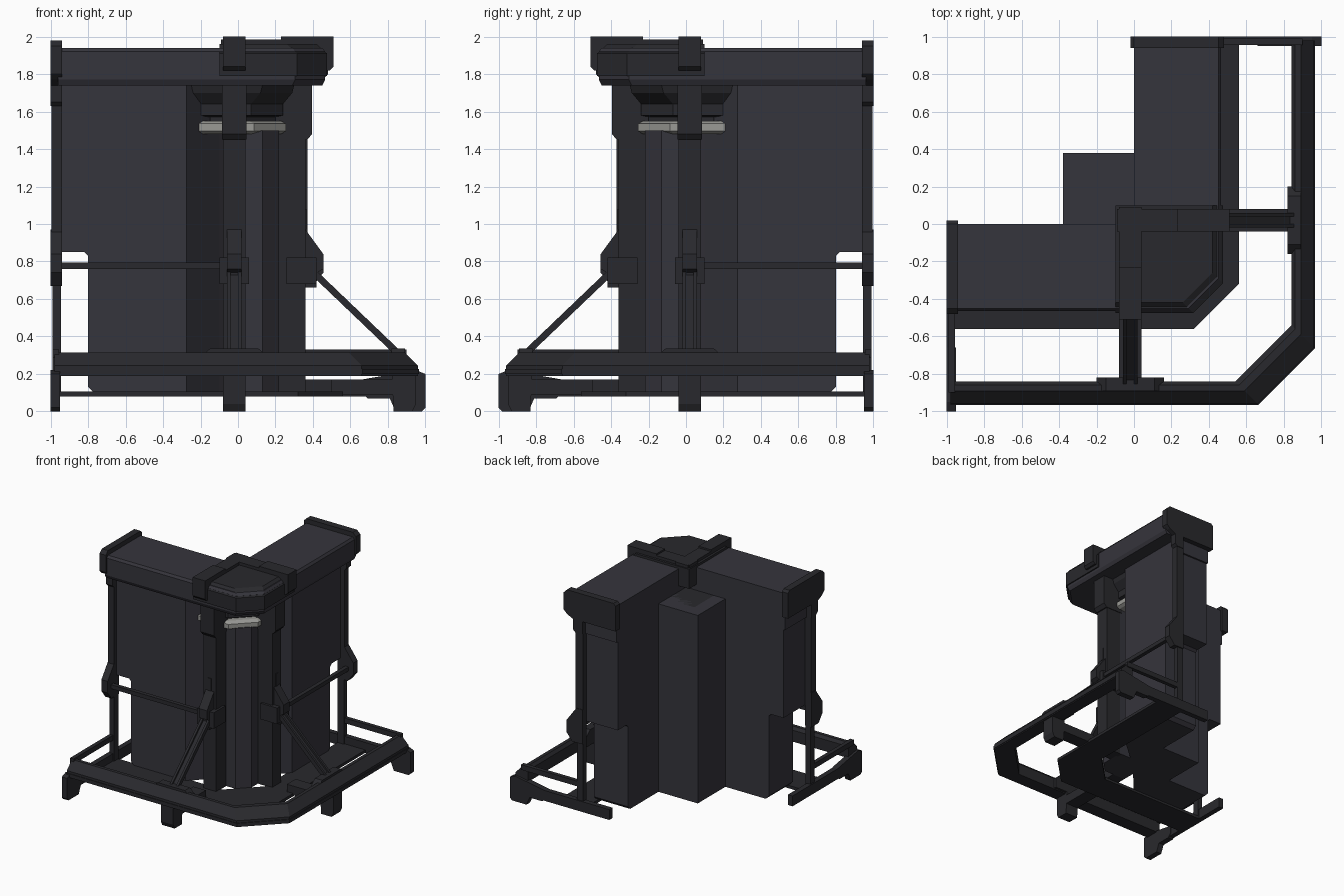
import bpy, bmesh, math

if "Cube" in bpy.data.objects:
    bpy.data.objects.remove(bpy.data.objects["Cube"])


def material(name, rgb):
    m = bpy.data.materials.new(name)
    m.diffuse_color = (*rgb, 1)
    m.use_nodes = True
    m.node_tree.nodes["Principled BSDF"].inputs["Base Color"].default_value = m.diffuse_color
    return m


WALL = material("wall_metal", (0.036, 0.035, 0.045))
DARK = material("dark_metal", (0.022, 0.022, 0.026))
LIGHT = material("light_metal", (0.32, 0.32, 0.3))


def add(name, rings, mat=DARK):
    """Skin a list of equal-length point rings and cap both ends."""
    bm = bmesh.new()
    rows = [[bm.verts.new(p) for p in r] for r in rings]
    n = len(rows[0])
    for a, b in zip(rows, rows[1:]):
        for i in range(n):
            j = (i + 1) % n
            bm.faces.new((a[i], a[j], b[j], b[i]))
    bm.faces.new(rows[0])
    bm.faces.new(rows[-1])
    bmesh.ops.recalc_face_normals(bm, faces=bm.faces)
    me = bpy.data.meshes.new(name)
    bm.to_mesh(me)
    bm.free()
    me.materials.append(mat)
    ob = bpy.data.objects.new(name, me)
    bpy.context.collection.objects.link(ob)
    return ob


def pair(name, rings, mat=DARK):
    """Make the front-wing part and its copy mirrored across the corner diagonal."""
    add(name + "_front", rings, mat)
    add(name + "_side", [[(-y, -x, z) for x, y, z in r] for r in rings], mat)


def extrude(pts, axis, lo, hi):
    place = {"x": lambda p, t: (t, p[0], p[1]),
             "y": lambda p, t: (p[0], t, p[1]),
             "z": lambda p, t: (p[0], p[1], t)}[axis]
    return [[place(p, t) for p in pts] for t in (lo, hi)]


def box(x0, x1, y0, y1, z0, z1):
    return extrude([(x0, y0), (x1, y0), (x1, y1), (x0, y1)], "z", z0, z1)


def sweep(name, section, cut, end):
    """Run a (distance, height) section round the chamfered outer corner."""
    rings = [[f(d, z) for d, z in section] for f in (
        lambda d, z: (-end, -d, z), lambda d, z: (d - cut, -d, z),
        lambda d, z: (d, cut - d, z), lambda d, z: (d, end, z))]
    return add(name, rings)


def corner(d, z, b, c):
    """Square outline with the outer corner cut by c; d outward, b backward."""
    return [(-b, -d, z), (d - c, -d, z), (d, c - d, z), (d, b, z), (-b, b, z)]


# Wing walls with the lower end notch
pair("wing_wall", extrude([(-.94, 1.74), (-.94, .85), (-.82, .85), (-.8, .83), (-.8, .13),
                           (-.77, .1), (-.3, .1), (-.3, 1.74)], "y", -.33, 0), WALL)
# Corner core with diagonal front and square back block
add("corner_core", extrude([(-.38, .38), (-.38, 0), (-.3, 0), (-.3, -.33), (-.275, -.33),
                            (-.1, -.13), (.13, .1), (.33, .275), (.33, .3),
                            (0, .3), (0, .38)], "z", .1, 1.74), WALL)
# Corner column with chamfered edge
add("corner_column", [corner(.22, .1, .08, .09), corner(.22, 1.5, .08, .09)], WALL)
# Light collar and the flared capital
add("light_collar", [corner(d, z, b, .17) for d, z, b in
                     ((.23, 1.48, .2), (.255, 1.495, .22), (.255, 1.535, .22), (.23, 1.55, .2))], LIGHT)
add("flared_capital", [corner(d, z, b, .17) for d, z, b in
                       ((.2, 1.54, .15), (.2, 1.57, .15), (.24, 1.58, .21), (.24, 1.64, .22),
                        (.29, 1.7, .26), (.3, 1.74, .27))])


# Roof following the corner
def roof(d, z, e=.96, c=.16):
    return [(-e, 0, z), (-e, -d, z), (d - c, -d, z), (d, c - d, z), (d, e, z), (0, e, z), (0, 0, z)]


add("roof", [roof(.45, 1.74), roof(.465, 1.77), roof(.465, 1.92), roof(.45, 1.94)], WALL)
# Raised corner cap
add("corner_cap", [corner(d, z, .1, .16) for d, z in ((.475, 1.79), (.475, 1.91), (.42, 1.96))])

# Main posts, upper thickening, roof straps and head blocks
pair("main_post", box(-.08, .04, -.36, -.2, .1, 1.8))
pair("post_shoulder", extrude([(-.2, 1.45), (-.37, 1.45), (-.395, 1.48), (-.395, 1.74),
                               (-.2, 1.74)], "x", -.085, .045))
pair("roof_strap", box(-.08, .04, -.45, .09, 1.9, 1.985))
pair("head_block", extrude([(-.23, 1.9), (-.23, 2), (-.51, 2), (-.51, 1.84), (-.49, 1.82),
                            (-.44, 1.82), (-.44, 1.9)], "x", -.08, .04))
# Brace bracket clamped on each post
pair("brace_bracket", extrude([(-.26, .66), (-.42, .66), (-.42, .74), (-.455, .76),
                               (-.455, .84), (-.36, .97), (-.26, .97)], "x", -.06, .02))
pair("bracket_clamp", box(-.1, .06, -.42, -.26, .68, .82))
pair("bracket_fin", box(-.035, -.005, -.365, -.3, .97, 1.08))
# Diagonal brace: two flanges with a thin web
brace = [(-.4, .72), (-.42, .75), (-.88, .31), (-.85, .29)]
for nm, a, b in (("left", -.06, -.04), ("right", 0, .02)):
    pair("brace_flange_" + nm, extrude(brace, "x", a, b))
pair("brace_web", extrude([(-.405, .717), (-.415, .732), (-.87, .3), (-.86, .285)], "x", -.05, .01))
# Horizontal tie rod along each wing
pair("tie_rod", box(-.97, -.08, -.41, -.375, .76, .795))

# Outer bumper ring and low inner floor plate
sweep("bumper_ring", [(.96, .19), (.96, .245), (.89, .315), (.86, .315), (.84, .29), (.84, .19)],
      .3, .98)
sweep("ring_rub_strip", [(.965, .2), (.965, .225), (.95, .225), (.95, .2)], .3, .98)
sweep("floor_plate", [(.56, .08), (.56, .105), (.3, .105), (.3, .08)], .24, .96)
# Mount where the brace meets the ring, cross beam and centre foot
pair("ring_mount", extrude([(-.2, .29), (-.15, .335), (.11, .335), (.16, .29), (.16, .2),
                            (-.2, .2)], "y", -.89, -.82))
pair("cross_beam", box(-.08, .04, -.86, -.5, .09, .17))
pair("centre_foot", extrude([(-.95, .2), (-.95, .04), (-.93, 0), (-.83, 0), (-.82, .2)],
                            "x", -.08, .04))

# End frame: foot, rail, post, joint and upper beam
pair("end_foot", extrude([(-1, .02), (-.98, 0), (-.84, 0), (-.81, .07), (-.69, .07), (-.66, .1),
                          (-.66, .17), (-.95, .22), (-1, .2)], "x", -1, -.95))
pair("end_rail", box(-1, -.955, -.7, -.04, .08, .17))
pair("end_upper_beam", box(-.99, -.955, -.9, -.32, .285, .33))
pair("end_lower_post", box(-.99, -.945, -.36, -.3, .1, .76))
pair("end_joint", extrude([(-.3, .67), (-.4, .67), (-.455, .74), (-.455, .84), (-.36, .97),
                           (-.3, .97)], "x", -1, -.94))
pair("end_upper_post", box(-.995, -.94, -.37, -.3, .95, 1.76))
# Roof end cap with its hanging lip
pair("end_cap", extrude([(.02, 1.74), (.02, 1.96), (0, 1.98), (-.45, 1.98), (-.48, 1.95),
                         (-.48, 1.8), (-.45, 1.77), (-.39, 1.74), (-.39, 1.65), (-.37, 1.63),
                         (-.3, 1.63), (-.3, 1.74)], "x", -1, -.94))
# Inner end liner below the roof
pair("end_liner", box(-.955, -.9, -.32, 0, 1.62, 1.76), WALL)
